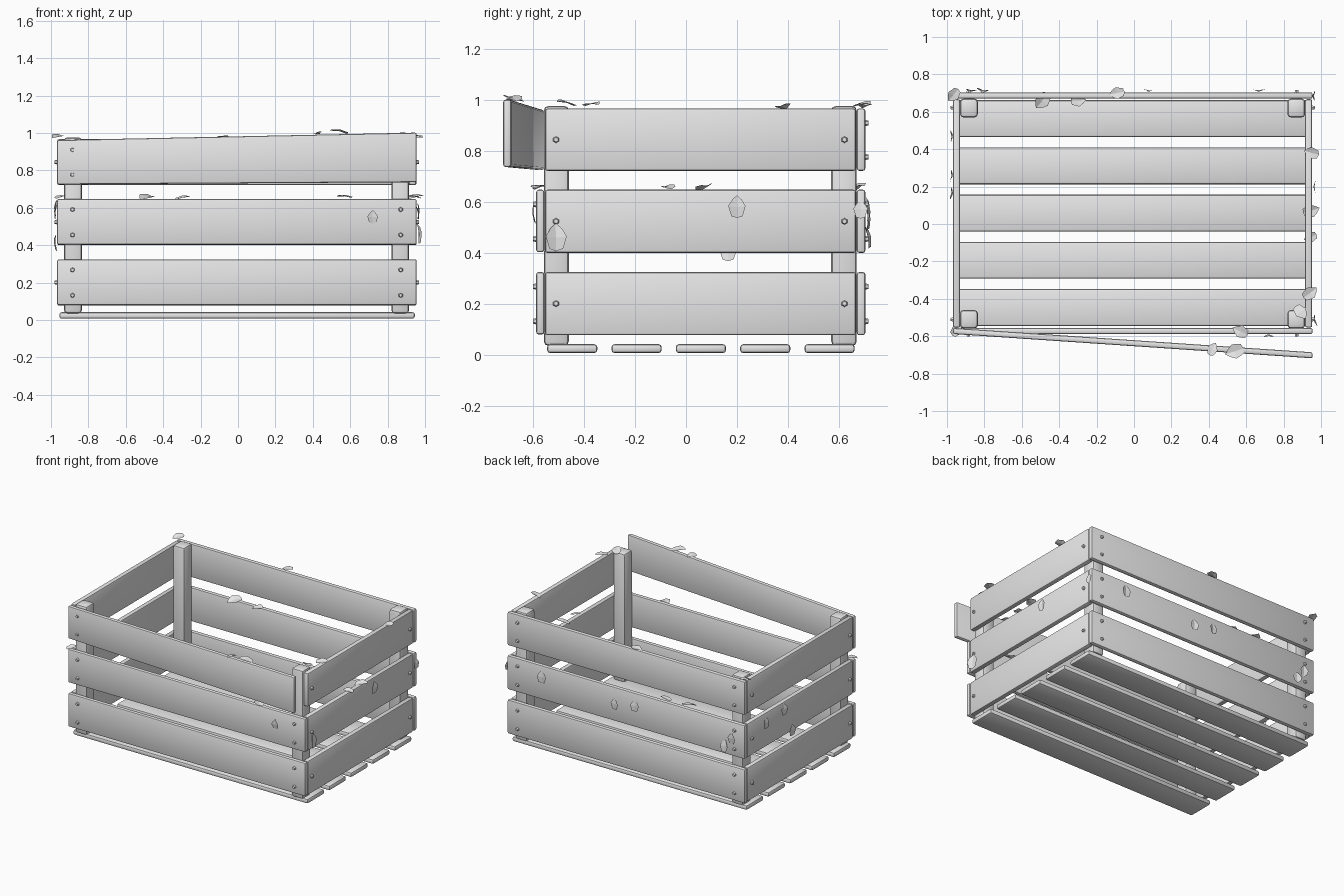
import bpy, bmesh, math, random
from mathutils import Matrix, Vector, Euler

if "Cube" in bpy.data.objects:
    bpy.data.objects.remove(bpy.data.objects["Cube"])

random.seed(4)
grey = bpy.data.materials.new("pale_grey")
grey.diffuse_color = (0.8, 0.8, 0.8, 1)
grey.use_nodes = True
grey.node_tree.nodes["Principled BSDF"].inputs["Base Color"].default_value = grey.diffuse_color


def finish(name, bm, smooth=True):
    mesh = bpy.data.meshes.new(name)
    bm.to_mesh(mesh)
    bm.free()
    mesh.materials.append(grey)
    ob = bpy.data.objects.new(name, mesh)
    bpy.context.collection.objects.link(ob)
    if smooth:
        bpy.ops.object.select_all(action='DESELECT')
        ob.select_set(True)
        bpy.context.view_layer.objects.active = ob
        bpy.ops.object.shade_smooth_by_angle(angle=math.radians(35))
    return ob


def board(name, x, y, z, bevel=0.01, warp=None):
    """Bevelled box between (lo, hi) ranges; warp moves corner vertices."""
    bm = bmesh.new()
    bmesh.ops.create_cube(bm, size=1)
    for v in bm.verts:
        v.co = Vector([r[0] if c < 0 else r[1] for r, c in zip((x, y, z), v.co)])
        if warp:
            v.co = warp(v.co.copy())
    bmesh.ops.bevel(bm, geom=bm.edges[:], offset=bevel, segments=2, profile=0.5, affect='EDGES')
    return finish(name, bm)


def nail(name, loc, normal):
    """Small four-sided nail head sitting on a slat."""
    bm = bmesh.new()
    rot = Vector(normal).to_track_quat('Z', 'Y').to_matrix().to_4x4()
    bmesh.ops.create_cone(bm, cap_ends=True, segments=6, radius1=0.015, radius2=0.009, depth=0.022,
                          matrix=Matrix.Translation(loc) @ rot)
    finish(name, bm, False)


def leaf(loc, size, rot):
    """Pointed leaf, folded along its middle and drooping at the tip."""
    bm = bmesh.new()
    half = [(0.26, -0.42), (0.4, 0.05), (0.22, 0.34)]
    mid = [bm.verts.new((0, t, -0.25 * t * t)) for t in (-0.5, 0.0, 0.55)]
    for s in (-1, 1):
        a, b, c = [bm.verts.new((s * p, t, 0.06 - 0.25 * t * t)) for p, t in half]
        for f in ((mid[0], a, b, mid[1]), (mid[1], b, c, mid[2])):
            bm.faces.new(f if s > 0 else f[::-1])
    m = Matrix.Translation(loc) @ Euler([math.radians(r) for r in rot]).to_matrix().to_4x4()
    bmesh.ops.transform(bm, matrix=m @ Matrix.Scale(size, 4), verts=bm.verts[:])
    finish("leaf", bm, False)


# Corner posts
for xn, x in (("left", (-0.93, -0.835)), ("right", (0.82, 0.915))):
    for yn, y in (("front", (-0.558, -0.46)), ("back", (0.57, 0.67))):
        board(f"{yn}_{xn}_post", x, y, (0.035, 0.977), 0.018)

# Bottom slats
for i in range(5):
    y = -0.545 + i * 0.2525
    board("bottom_slat", (-0.955, 0.945), (y, y + 0.197), (0.007, 0.042), 0.012)


# Loose top front slat: pivots outwards and widens towards the right
def swing(p):
    t = (p.x + 0.967) / 1.922
    p.y -= 0.13 * t
    p.z += t * (0.04 if p.z > 0.85 else 0.012)
    return p


# Wall slats in three rows
rows = [("lower", 0.077, 0.325), ("middle", 0.4, 0.648), ("upper", 0.722, 0.967)]
for row, z0, z1 in rows:
    loose = row == "upper"
    board(f"{row}_front_slat", (-0.967, 0.955), (-0.588, -0.556), (z0 + 0.003, z1 - 0.005 * loose),
          warp=swing if loose else None)
    board(f"{row}_back_slat", (-0.967, 0.955), (0.67, 0.704), (z0, z1))
    board(f"{row}_left_slat", (-0.967, -0.93), (-0.553, 0.667), (z0, z1))
    board(f"{row}_right_slat", (0.915, 0.953), (-0.553, 0.667), (z0, z1))

    # Nails: two per end on the long walls, one per end on the short walls
    for x in (-0.885, 0.87):
        for z in (z0 + 0.055, z1 - 0.057):
            if not (loose and x > 0):
                nail("front_nail", (x, -0.59, z), (0, -1, 0))
            nail("back_nail", (x, 0.706, z), (0, 1, 0))
    for y in (-0.51, 0.622):
        nail("right_nail", (0.956, y, (z0 + z1) / 2), (1, 0, 0))
        nail("left_nail", (-0.97, y, (z0 + z1) / 2), (-1, 0, 0))

# Leaves lying on slat edges
for x, y, z, s in [(-0.965, 0.69, 0.985, 0.08), (-0.49, 0.66, 0.66, 0.1), (-0.3, 0.66, 0.655, 0.08),
                   (-0.09, 0.7, 0.98, 0.08), (0.95, 0.38, 0.975, 0.08), (0.945, 0.07, 0.66, 0.09),
                   (0.945, -0.07, 0.66, 0.07), (0.94, -0.37, 0.985, 0.085), (0.89, -0.47, 0.99, 0.085),
                   (0.57, -0.575, 0.662, 0.085), (0.42, -0.67, 1.0, 0.07), (0.54, -0.68, 1.01, 0.1),
                   (-0.95, -0.57, 0.66, 0.07)]:
    leaf((x, y, z), s, (random.uniform(-15, 15), random.uniform(-15, 15), random.uniform(0, 360)))

# Leaves stuck to the walls: position, size, tilt that faces the wall outwards
front, back = (90, 0), (90, 180)
right, left = (90, 90), (90, -90)
for x, y, z, s, (tilt, turn) in [
        (0.72, -0.598, 0.55, 0.07, front), (0.667, 0.715, 0.57, 0.09, back),
        (0.077, 0.715, 0.53, 0.08, back), (-0.085, 0.715, 0.56, 0.08, back),
        (-0.81, 0.715, 0.46, 0.085, back), (-0.87, 0.715, 0.53, 0.08, back),
        (0.965, 0.2, 0.58, 0.085, right), (0.968, -0.51, 0.46, 0.105, right),
        (0.962, 0.685, 0.57, 0.07, right), (-0.976, 0.47, 0.58, 0.085, left),
        (-0.976, 0.26, 0.6, 0.085, left), (-0.976, 0.165, 0.41, 0.085, left)]:
    leaf((x, y, z), s, (tilt + random.uniform(-10, 10), 0, turn + random.uniform(-12, 12)))
